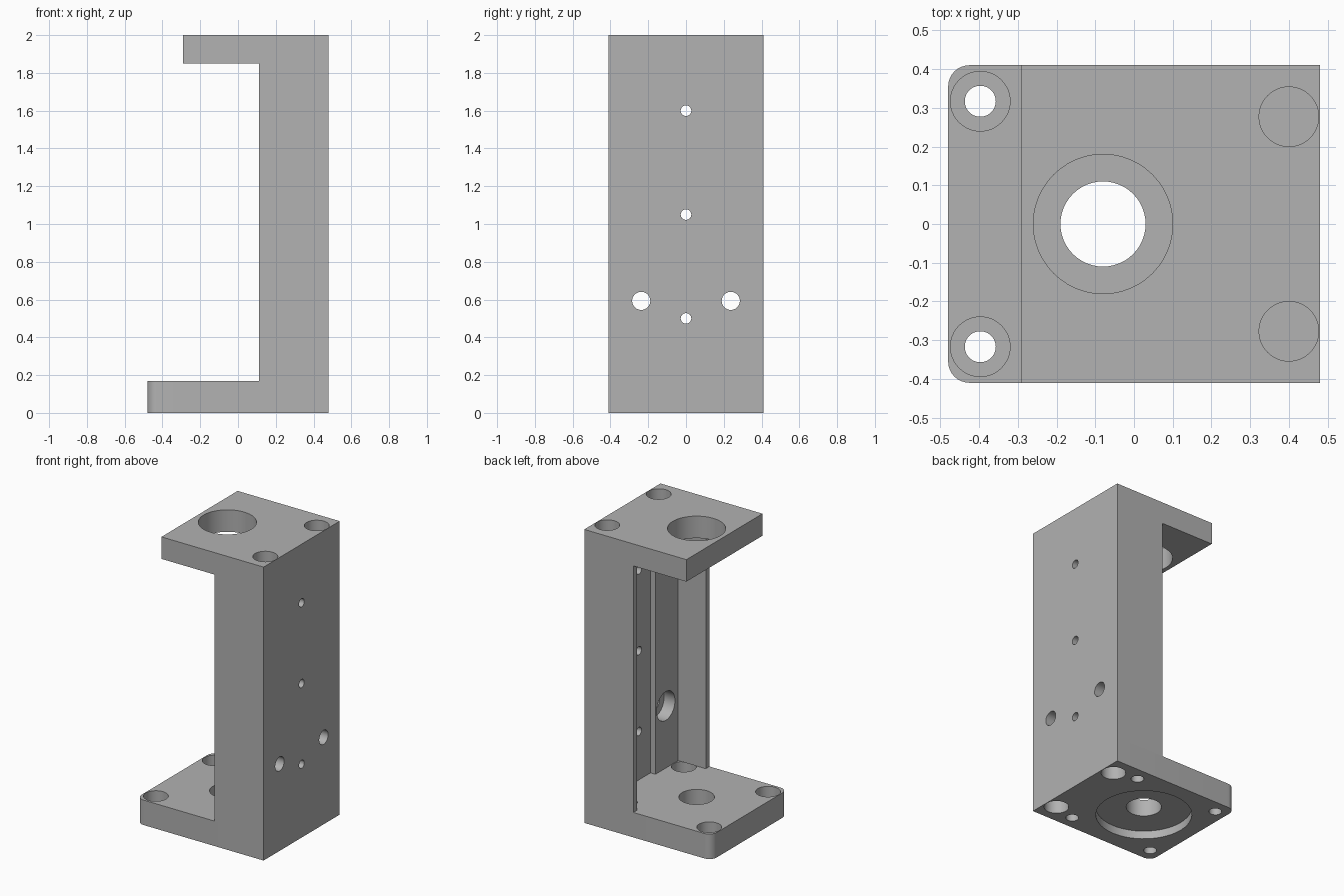
import bpy, bmesh, math
from mathutils import Matrix, Vector

cube = bpy.data.objects.get("Cube")
if cube:
    bpy.data.objects.remove(cube, do_unlink=True)

metal = bpy.data.materials.new("machined_grey")
metal.use_nodes = True
GREY = (0.445, 0.445, 0.445, 1)
metal.diffuse_color = GREY
metal.node_tree.nodes["Principled BSDF"].inputs["Base Color"].default_value = GREY

BACK, FRONT, HALF = 0.48, 0.11, 0.41      # column back, column front, half depth
FLOOR_TOP, ROOF_LOW, TOP = 0.17, 1.85, 2.0


def add_object(name, bm):
    bmesh.ops.recalc_face_normals(bm, faces=bm.faces)
    mesh = bpy.data.meshes.new(name)
    bm.to_mesh(mesh)
    bm.free()
    obj = bpy.data.objects.new(name, mesh)
    bpy.context.collection.objects.link(obj)
    return obj


def prism(name, outline, z0, z1):
    """Extrude an xy outline from z0 to z1."""
    bm = bmesh.new()
    face = bm.faces.new([bm.verts.new((x, y, z0)) for x, y in outline])
    grown = bmesh.ops.extrude_face_region(bm, geom=[face])["geom"]
    verts = [v for v in grown if isinstance(v, bmesh.types.BMVert)]
    bmesh.ops.translate(bm, verts=verts, vec=(0, 0, z1 - z0))
    obj = add_object(name, bm)
    obj.data.materials.append(metal)
    return obj


def drill(start, end, radius):
    """Round cutter between two points."""
    a, b = Vector(start), Vector(end)
    turn = (b - a).to_track_quat("Z", "Y").to_matrix().to_4x4()
    bm = bmesh.new()
    bmesh.ops.create_cone(bm, cap_ends=True, segments=48, radius1=radius,
                          radius2=radius, depth=(b - a).length,
                          matrix=Matrix.Translation((a + b) / 2) @ turn)
    cutter = add_object("hole_cutter", bm)
    cutter.hide_render = True
    return cutter


def cut(obj, cutters):
    """Subtract the cutters, bake the result and shade it."""
    for c in cutters:
        mod = obj.modifiers.new("hole", "BOOLEAN")
        mod.operation, mod.solver, mod.object = "DIFFERENCE", "EXACT", c
    bpy.context.view_layer.update()
    baked = bpy.data.meshes.new_from_object(
        obj.evaluated_get(bpy.context.evaluated_depsgraph_get()))
    obj.modifiers.clear()
    obj.data = baked
    baked.materials.clear()
    baked.materials.append(metal)
    for c in cutters:
        bpy.data.objects.remove(c, do_unlink=True)
    bpy.ops.object.select_all(action="DESELECT")
    obj.select_set(True)
    bpy.context.view_layer.objects.active = obj
    bpy.ops.object.shade_smooth_by_angle(angle=math.radians(30))


# Column: channel section with thin side walls and a shallow centre groove
half_section = [(BACK, HALF), (FRONT, HALF), (FRONT, 0.37), (0.318, 0.37),
                (0.318, 0.125), (0.355, 0.125)]
section = half_section + [(x, -y) for x, y in reversed(half_section)]
column = prism("column", section, FLOOR_TOP, ROOF_LOW)
holes = [drill((0.25, 0, z), (0.6, 0, z), 0.028) for z in (0.5, 1.05, 1.6)]
for y in (-0.237, 0.237):
    holes.append(drill((0.2, y, 0.593), (0.6, y, 0.593), 0.048))
    holes.append(drill((0.25, y, 0.593), (0.4, y, 0.593), 0.098))
cut(column, holes)

# Top plate: large bore and two blind pockets
top_plate = prism("top_plate", [(-0.29, -HALF), (BACK, -HALF), (BACK, HALF),
                                (-0.29, HALF)], ROOF_LOW, TOP)
holes = [drill((-0.08, 0, 1.7), (-0.08, 0, 2.1), 0.18)]
holes += [drill((0.4, y, 1.9), (0.4, y, 2.1), 0.077) for y in (-0.277, 0.277)]
cut(top_plate, holes)

# Base plate: rounded outer corners
R = 0.055
corner = [(-BACK + R - R * math.sin(t), HALF - R + R * math.cos(t))
          for t in (i * math.pi / 16 for i in range(9))]
outline = [(BACK, HALF)] + corner
outline += [(x, -y) for x, y in reversed(outline)]
base_plate = prism("base_plate", outline, 0, FLOOR_TOP)

# Base plate holes: stepped centre bore, counterbored bolts, blind pockets below
holes = [drill((-0.08, 0, -0.1), (-0.08, 0, 0.3), 0.11),
         drill((-0.08, 0, -0.1), (-0.08, 0, 0.055), 0.3)]
for side in (-1, 1):
    for x in (-0.397, 0.238):
        y = side * 0.317
        holes.append(drill((x, y, -0.1), (x, y, 0.3), 0.04))
        holes.append(drill((x, y, 0.07), (x, y, 0.3), 0.077))
    y = side * 0.277
    holes.append(drill((0.4, y, -0.1), (0.4, y, 0.1), 0.077))
cut(base_plate, holes)
